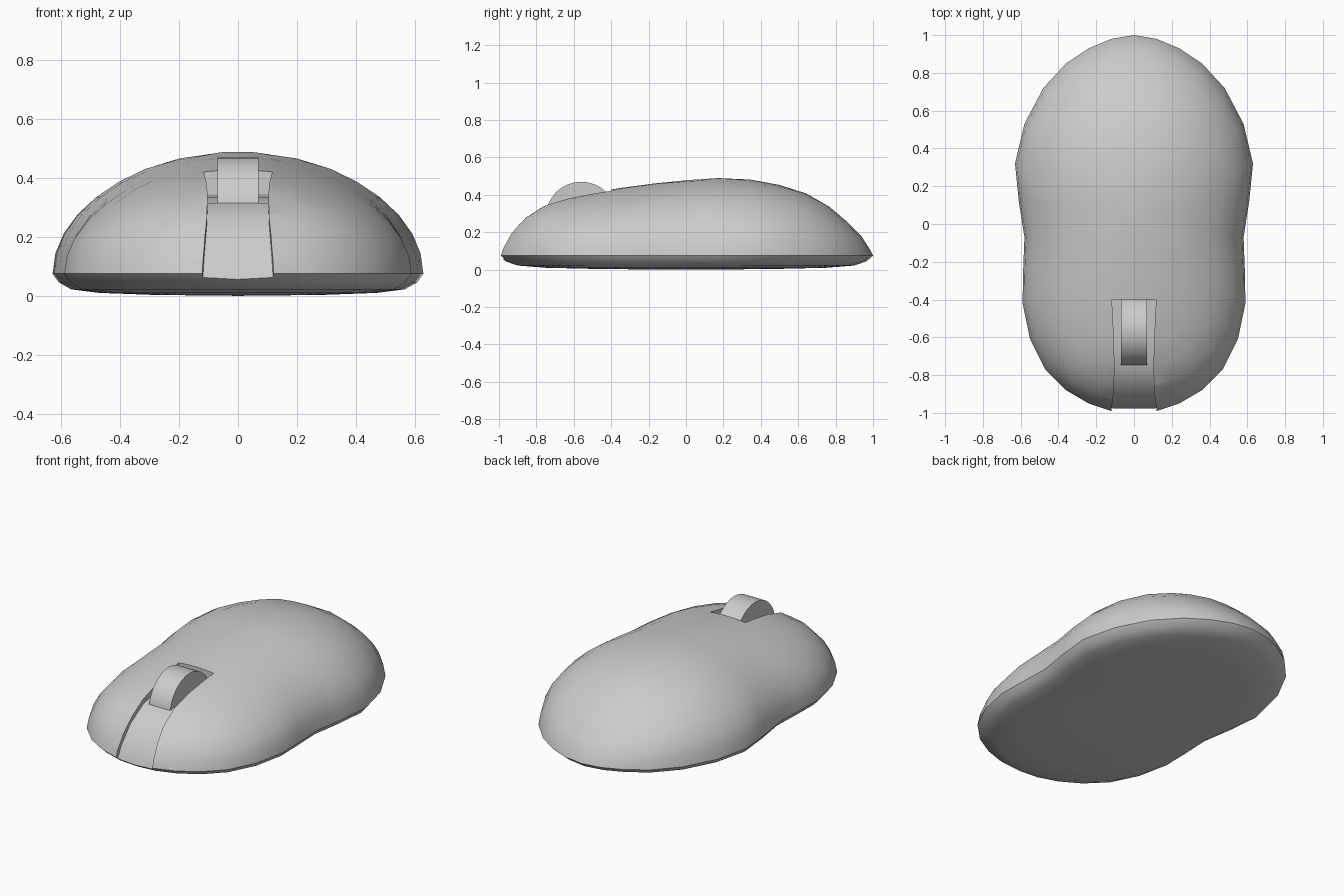
import bpy, bmesh, math

if "Cube" in bpy.data.objects:
    bpy.data.objects.remove(bpy.data.objects["Cube"])


def interp(table, t):
    for (a, u), (b, v) in zip(table, table[1:]):
        if t <= b:
            return u + (v - u) * max(0, t - a) / (b - a)
    return table[-1][1]


def make_object(name, bm):
    bmesh.ops.recalc_face_normals(bm, faces=bm.faces)
    mesh = bpy.data.meshes.new(name)
    bm.to_mesh(mesh)
    bm.free()
    obj = bpy.data.objects.new(name, mesh)
    bpy.context.collection.objects.link(obj)
    return obj


def smooth(obj, angle):
    bpy.ops.object.select_all(action='DESELECT')
    obj.select_set(True)
    bpy.context.view_layer.objects.active = obj
    bpy.ops.object.shade_smooth_by_angle(angle=math.radians(angle))


# Half outline seen from above (y, half width), waisted in the middle
outline = [(-1, 0), (-.99, .12), (-.95, .24), (-.88, .36), (-.77, .47), (-.61, .55),
           (-.42, .59), (-.25, .587), (-.07, .58), (.12, .61), (.32, .63), (.53, .58),
           (.72, .48), (.85, .36), (.93, .24), (.98, .12), (1, 0)]
# Height of the centre line (y, z)
spine = [(-1, .075), (-.97, .15), (-.91, .24), (-.8, .335), (-.62, .39), (-.4, .43),
         (-.1, .47), (.16, .49), (.38, .48), (.6, .43), (.75, .35), (.88, .24),
         (.96, .155), (1, .075)]
RIM = .075


def dome(x, y):
    w = interp(outline, y)
    u = min(1, abs(x) / w) if w > 1e-6 else 0
    return RIM + (interp(spine, y) - RIM) * math.sqrt(1 - u * u)


# Body shell: shrinking rings of the outline, domed above and shallow below
loop = [(x, y) for y, x in outline] + [(-x, y) for y, x in outline[-2:0:-1]]
bm = bmesh.new()
rings = []
for s, z in [(.45, .003), (.75, .01), (.9, .022), (.965, .045)]:
    rings.append([bm.verts.new((x * s, y * s, z)) for x, y in loop])
rings.append([bm.verts.new((x, y, RIM)) for x, y in loop])
STEPS = 9
for k in range(1, STEPS):
    s = math.cos(k / STEPS * math.pi / 2)
    rings.append([bm.verts.new((x * s, y * s, dome(x * s, y * s))) for x, y in loop])
n = len(loop)
for a, b in zip(rings, rings[1:]):
    for i in range(n):
        j = (i + 1) % n
        bm.faces.new((a[i], a[j], b[j], b[i]))
for ring, z in ((rings[0], 0), (rings[-1], dome(0, 0))):
    c = bm.verts.new((0, 0, z))
    for i in range(n):
        bm.faces.new((ring[i], ring[(i + 1) % n], c))
body = make_object("mouse_body", bm)

# Wheel channel cutter: (y, floor height, half width)
channel = [(-1.1, .043, .125), (-.98, .05, .12), (-.95, .13, .115), (-.87, .24, .106),
           (-.75, .315, .103), (-.58, .335, .108), (-.4, .345, .117)]
bm = bmesh.new()
sections = [[bm.verts.new(p) for p in ((-w, y, z), (w, y, z), (w, y, .8), (-w, y, .8))]
            for y, z, w in channel]
for a, b in zip(sections, sections[1:]):
    for i in range(4):
        j = (i + 1) % 4
        bm.faces.new((a[i], a[j], b[j], b[i]))
bm.faces.new(sections[0])
bm.faces.new(sections[-1])
cutter = make_object("channel_cutter", bm)
cutter.hide_render = True

cut = body.modifiers.new("channel", 'BOOLEAN')
cut.operation = 'DIFFERENCE'
cut.solver = 'EXACT'
cut.object = cutter
bpy.context.view_layer.objects.active = body
bpy.ops.object.modifier_apply(modifier=cut.name)
bpy.data.objects.remove(cutter)
smooth(body, 40)

# Scroll wheel
bpy.ops.mesh.primitive_cylinder_add(vertices=32, radius=.19, depth=.14,
                                    location=(0, -.56, .28),
                                    rotation=(0, math.pi / 2, 0))
wheel = bpy.context.object
wheel.name = "scroll_wheel"
smooth(wheel, 40)
